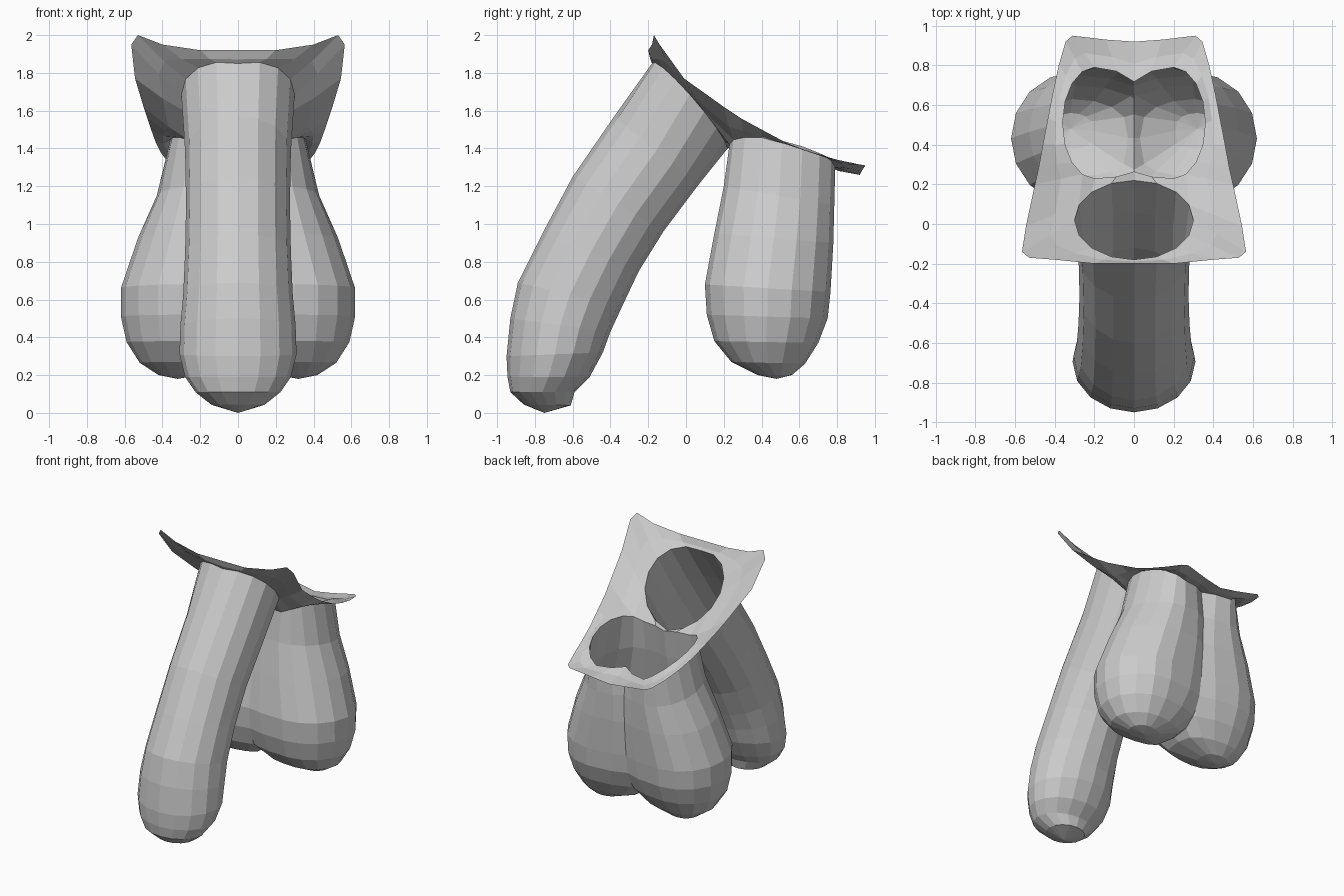
import bpy, bmesh
from math import sin, cos, pi
from mathutils import Vector

if "Cube" in bpy.data.objects:
    bpy.data.objects.remove(bpy.data.objects["Cube"])


def finish(name, bm, mirror=False):
    bmesh.ops.recalc_face_normals(bm, faces=bm.faces)
    me = bpy.data.meshes.new(name)
    bm.to_mesh(me)
    bm.free()
    ob = bpy.data.objects.new(name, me)
    bpy.context.collection.objects.link(ob)
    if mirror:
        mod = ob.modifiers.new("mirror", 'MIRROR')
        mod.use_clip = True
        mod.merge_threshold = 0.002
    return ob


def ring(yf, zf, yb, zb, cx, rx_out, rx_in, n=16, front_in=1.0, back_in=1.0):
    """Tilted oval from its front and back points, starting at the front.
    front_in / back_in below 1 flatten the inner quarters."""
    pts = []
    for k in range(n):
        a = 2 * pi * k / n
        s, c = sin(a), -cos(a)
        if s < -.01:
            c = -abs(c) ** front_in if c < 0 else c ** back_in
        t = (c + 1) / 2
        pts.append(Vector((cx + s * (rx_out if s > 0 else rx_in),
                           yf + (yb - yf) * t, zf + (zb - zf) * t)))
    return pts


def strips(bm, rows, closed=False):
    vs = [[bm.verts.new(p) for p in r] for r in rows]
    n = len(rows[0])
    for a, b in zip(vs, vs[1:]):
        for i in range(n if closed else n - 1):
            j = (i + 1) % n
            bm.faces.new((a[i], a[j], b[j], b[i]))
    return vs


def loft(rings, pole):
    bm = bmesh.new()
    last = strips(bm, rings, True)[-1]
    p = bm.verts.new(pole)
    for i in range(len(last)):
        bm.faces.new((last[i], last[(i + 1) % len(last)], p))
    return bm


def at_middle(a, b):
    """Point where the line a-b meets x = 0."""
    return a.lerp(b, a.x / (a.x - b.x))


# Shaft: front y/z, back y/z, half width; the rim bows up at the sides
SHAFT = [(-.18, 1.85, .22, 1.40, .30), (-.38, 1.57, .06, 1.20, .28),
         (-.60, 1.25, -.12, .96, .275), (-.76, .95, -.25, .75, .28),
         (-.89, .69, -.34, .56, .29), (-.93, .50, -.40, .43, .305),
         (-.95, .30, -.44, .32, .31), (-.945, .19, -.51, .19, .28),
         (-.93, .11, -.59, .11, .225), (-.86, .045, -.61, .04, .14)]
shaft_rings = [ring(a, b, c, d, 0, w, w) for a, b, c, d, w in SHAFT]
for p in shaft_rings[0]:
    p.z += .06 * abs(p.x) / .3
finish("shaft", loft(shaft_rings, (0, -.75, 0)))

# Sac: one lobe, cut at the middle and mirrored
SAC = [(.23, 1.42, .79, 1.30, .20, .16, .29), (.20, 1.20, .785, 1.10, .20, .23, .33),
       (.15, .95, .78, .90, .24, .29, .43), (.10, .68, .765, .64, .30, .32, .52),
       (.11, .52, .75, .50, .30, .32, .48), (.15, .38, .70, .37, .30, .29, .40),
       (.24, .27, .63, .26, .31, .21, .28), (.38, .20, .56, .20, .32, .10, .11)]
sac_rings = [ring(*r, front_in=.4, back_in=.65 if i else .9) for i, r in enumerate(SAC)]
for p in sac_rings[0]:
    p.z += .08 * max(0, p.x - .2) / .16
bm = loft(sac_rings, (.32, .48, .18))
bmesh.ops.bisect_plane(bm, geom=bm.verts[:] + bm.edges[:] + bm.faces[:],
                       plane_co=(0, 0, 0), plane_no=(1, 0, 0), clear_inner=True)
finish("sac", bm, True)

# Skin patch: half of the sheet around both openings, mirrored
rim, top = shaft_rings[0], sac_rings[0]
inner = rim[:6] + top[1:10] + [at_middle(top[9], top[10])]
outer = [Vector(p) for p in (
    (0, -.20, 1.92), (.20, -.20, 1.92), (.40, -.18, 1.95), (.53, -.17, 2.0),
    (.565, -.14, 1.95), (.545, -.01, 1.77), (.50, .20, 1.62), (.48, .29, 1.56),
    (.46, .40, 1.50), (.435, .53, 1.43), (.41, .66, 1.38), (.38, .80, 1.34),
    (.345, .92, 1.315), (.31, .95, 1.31), (.14, .93, 1.28), (0, .92, 1.26))]
middle = [a.lerp(b, .45) - Vector((0, 0, .01)) for a, b in zip(inner, outer)]
bm = bmesh.new()
strips(bm, [inner, middle, outer])
# Bridge of skin between the two openings
strips(bm, [rim[5:9], [top[1], top[0], top[15], at_middle(top[15], top[14])]])
bmesh.ops.remove_doubles(bm, verts=bm.verts, dist=.001)
finish("skin_patch", bm, True)
